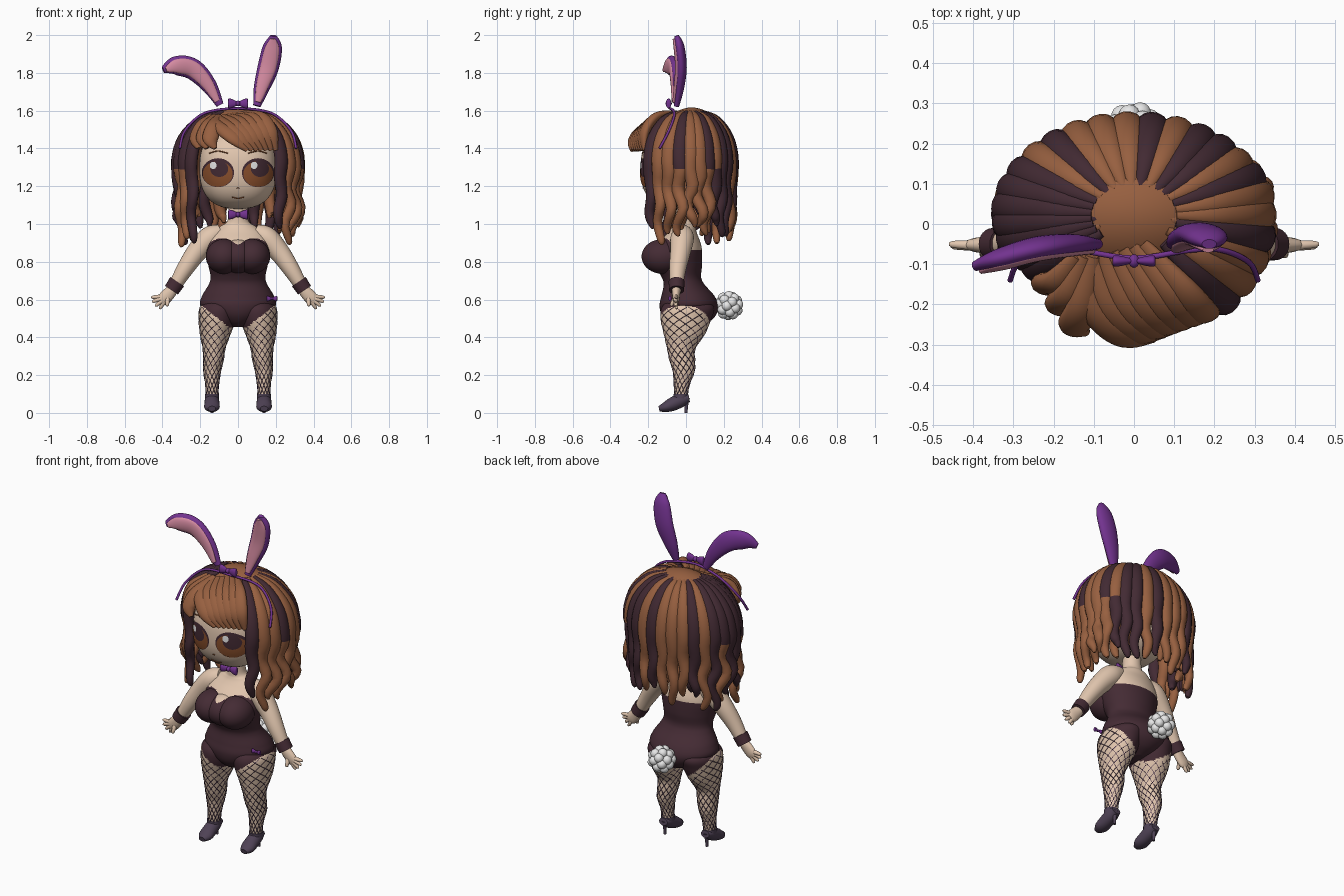
import bpy, bmesh, math, random
from mathutils import Vector, Matrix

if "Cube" in bpy.data.objects:
    bpy.data.objects.remove(bpy.data.objects["Cube"])
random.seed(4)
X, Y, Z = Vector((1, 0, 0)), Vector((0, 1, 0)), Vector((0, 0, 1))

def material(name, red, green, blue):
    m = bpy.data.materials.new(name)
    m.use_nodes = True
    m.diffuse_color = [(c / 255) ** 2.2 for c in (red, green, blue)] + [1]
    m.node_tree.nodes["Principled BSDF"].inputs["Base Color"].default_value = m.diffuse_color
    return m

skin, brown = material("skin", 226, 198, 174), material("brown hair", 150, 96, 66)
dark, cloth = material("dark hair", 68, 46, 54), material("suit cloth", 70, 47, 55)
purple, pink = material("purple", 114, 54, 142), material("ear pink", 212, 138, 160)
white, leather = material("tail white", 232, 232, 232), material("shoe leather", 80, 68, 86)
iris, thread = material("eye brown", 136, 80, 48), material("net thread", 50, 32, 62)

def smooth(rows, n):
    """Catmull-Rom resampling of rows of any width."""
    result, last = [], len(rows) - 1
    for i in range(last):
        near = rows[max(i - 1, 0)], rows[i], rows[i + 1], rows[min(i + 2, last)]
        for t in [k / n for k in range(n)]:
            result.append([0.5 * (2 * q + (r - p) * t + (2 * p - 5 * q + 4 * r - s) * t * t
                                  + (3 * q - p - 3 * r + s) * t ** 3) for p, q, r, s in zip(*near)])
    return result + [list(rows[last])]

def sweep(bm, rows, out=Y, sides=14, upright=False):
    """Skin rows of (x, y, z, half width, half depth) with elliptical rings."""
    mids, rings = [Vector(r[:3]) for r in rows], []
    for i, r in enumerate(rows):
        side, deep = X, Y
        if not upright:
            t = (mids[min(i + 1, len(rows) - 1)] - mids[max(i - 1, 0)]).normalized()
            side = t.cross(out).normalized()
            deep = side.cross(t)
        turns = [math.tau * k / sides for k in range(sides)]
        rings.append([bm.verts.new(mids[i] + side * r[3] * math.cos(a) + deep * r[4] * math.sin(a))
                      for a in turns])
    for a, b in zip(rings, rings[1:]):
        for k in range(sides):
            bm.faces.new((a[k], a[k - 1], b[k - 1], b[k]))
    bm.faces.new(rings[0])
    bm.faces.new(rings[-1])

def finish(bm, name, *mats, rule=None):
    bmesh.ops.recalc_face_normals(bm, faces=bm.faces)
    for f in bm.faces:
        f.smooth = True
        f.material_index = int(rule(f.calc_center_median())) if rule else 0
    me = bpy.data.meshes.new(name)
    bm.to_mesh(me)
    bm.free()
    me.set_sharp_from_angle(angle=math.radians(55))
    for m in mats:
        me.materials.append(m)
    bpy.context.collection.objects.link(bpy.data.objects.new(name, me))

def tube(name, rows, *mats, out=Y, n=5, sides=14, upright=False, rule=None):
    bm = bmesh.new()
    sweep(bm, smooth(rows, n), out, sides, upright)
    finish(bm, name, *mats, rule=rule)

def add_ball(bm, loc, radii, u=32, v=20):
    bmesh.ops.create_uvsphere(bm, u_segments=u, v_segments=v, radius=1,
                              matrix=Matrix.Translation(loc) @ Matrix.Diagonal((*radii, 1)))

def bow(name, loc, s):
    bm, (x, y, z) = bmesh.new(), loc
    for d in (s, -s):
        sweep(bm, smooth([(x + d * k, y, z, h * s, h * s * .55)
                          for k, h in ((0, .15), (.5, .4), (.9, .5), (1, .35))], 4))
    add_ball(bm, loc, (.25 * s, .32 * s, .28 * s), 16, 10)
    finish(bm, name, purple)

# Torso, with the suit edge chosen by height
def below_neckline(p):
    x = abs(p.x)
    return p.z < (.925 - .035 * max(0, 1 - x / .06) - .4 * max(0, x - .1) if p.y < -.02 else .865)

def leg_edge(x, y):
    return .455 + .8 * max(0, abs(x) - .05) - .35 * max(0, y)

torso = [(.455, 0, .03, .06), (.48, .01, .09, .11), (.52, .015, .15, .145), (.57, .015, .2, .155),
         (.62, .01, .19, .14), (.68, -.01, .155, .108), (.72, -.025, .145, .105), (.78, -.04, .157, .125),
         (.84, -.045, .17, .13), (.88, -.04, .166, .122), (.92, -.03, .155, .1), (.96, -.018, .13, .073),
         (.99, -.01, .09, .06), (1.02, -.015, .055, .05), (1.12, -.02, .05, .048)]
tube("torso", [(0, y, z, w, d) for z, y, w, d in torso], skin, cloth,
     upright=True, sides=96, n=9, rule=below_neckline)
bm = bmesh.new()
for x, r in ((-.075, 1), (0, .97), (.075, 1)):
    add_ball(bm, (x, -.122, .828), (.095, .113 * r, .092 * r), 64, 64)
finish(bm, "bust", skin, cloth, rule=below_neckline)
bow("neck_bow", (0, -.085, 1.05), .052)
bow("hip_bow", (.18, -.085, .605), .028)

leg = [(.08, .137, -.028, .033, .034), (.15, .137, -.022, .036, .042), (.22, .137, -.012, .047, .058),
       (.28, .13, -.02, .054, .068), (.34, .127, -.025, .06, .075), (.42, .12, -.008, .082, .11),
       (.5, .108, 0, .1, .135), (.56, .102, .01, .1, .138), (.61, .095, .01, .06, .085)]
arm = [(.09, -.015, .955, .045), (.15, -.02, .925, .062), (.22, -.03, .85, .054),
       (.285, -.045, .755, .044), (.345, -.05, .655, .032)]
fingers = [(.46, -.05, .612), (.455, -.055, .588), (.438, -.055, .565), (.415, -.05, .55), (.375, -.08, .565)]
shoe = [(.017, .078, .027, .02), (-.02, .07, .037, .036), (-.07, .047, .04, .036), (-.11, .03, .04, .027),
        (-.143, .022, .02, .014)]

for s, label in ((1, "left"), (-1, "right")):
    # Legs and the net stocking wound around them
    rows = [(s * x, y, z, w, d) for z, x, y, w, d in leg]
    tube(label + "_leg", rows, skin, cloth, upright=True, sides=80, n=10,
         rule=lambda p: p.z > leg_edge(p.x, p.y))
    bm, count = bmesh.new(), 12
    for j in range(count * 2):
        strand, way = [], 1 if j < count else -1
        for x, y, z, w, d in smooth(rows, 5):
            a = math.tau * (j / count + way * 1.8 * (z - .1))
            x, y = x + w * math.cos(a), y + d * math.sin(a)
            if z > leg_edge(x, y):
                break
            strand.append((x, y, z, .0016, .0016))
        if len(strand) > 2:
            sweep(bm, strand, Z, 4)
    finish(bm, label + "_stocking_net", thread)
    # Heeled shoe
    x = s * .138
    tube(label + "_shoe", [(x, *r) for r in shoe], leather, out=Z, sides=24)
    tube(label + "_heel", [(x, .003, .08, .02, .018), (x, .002, .04, .01, .01), (x, 0, 0, .008, .008)], leather)
    tube(label + "_ankle_strap", [(x, -.028, z, .038, .04) for z in (.075, .1)], leather, upright=True)
    # Arm, cuff and hand
    tube(label + "_arm", [(s * x, y, z, r, r) for x, y, z, r in arm], skin, sides=24)
    tube(label + "_cuff", [(s * .322, -.05, .695, .044, .042), (s * .352, -.05, .65, .041, .04)], cloth, sides=24)
    bm = bmesh.new()
    sweep(bm, smooth([(s * .34, -.05, .66, .028, .026), (s * .365, -.052, .632, .034, .022),
                      (s * .395, -.052, .6, .034, .017), (s * .41, -.052, .585, .022, .01)], 4))
    for x, y, z in fingers:
        tip, root = Vector((s * x, y, z)), Vector((s * .372, -.054, .617))
        sweep(bm, [(*root.lerp(tip, t), r, r) for t, r in ((0, .014), (.5, .012), (.9, .009), (1, .004))], sides=10)
    finish(bm, label + "_hand", skin)

# Tail of clustered puffs
bm, puffs, seat = bmesh.new(), 26, Vector((0, .227, .568))
for i in range(puffs):
    h, a = 1 - 2 * (i + .5) / puffs, i * 2.4
    r = math.sqrt(1 - h * h)
    add_ball(bm, seat + .052 * Vector((r * math.cos(a), r * math.sin(a), h)), (.027,) * 3, 14, 9)
finish(bm, "tail", white)

# Head and the features laid on its surface
HEAD, SIZE, POWER = Vector((0, -.045, 1.295)), Vector((.205, .195, .215)), 2.5
bm = bmesh.new()
add_ball(bm, (0, 0, 0), (1, 1, 1), 48, 32)
for v in bm.verts:
    v.co /= sum(abs(c) ** POWER for c in v.co) ** (1 / POWER)
    v.co = HEAD + v.co * SIZE
finish(bm, "head", skin)

def on_face(x, z, lift):
    u, w = x / SIZE.x, (z - HEAD.z) / SIZE.z
    v = max(.01, 1 - abs(u) ** POWER - abs(w) ** POWER) ** (1 / POWER)
    slope = [math.copysign(abs(c) ** (POWER - 1), c) / k for c, k in zip((u, -v, w), SIZE)]
    return Vector((x, HEAD.y - v * SIZE.y, z)) + lift * Vector(slope).normalized()

def disc(name, x, z, w, h, lift, mat):
    bm, steps, sides = bmesh.new(), 5, 32
    grid = [[bm.verts.new(on_face(x + w * k / steps * math.cos(math.tau * j / sides),
                                  z + h * k / steps * math.sin(math.tau * j / sides), lift))
             for j in range(sides)] for k in range(1, steps + 1)]
    bm.faces.new(grid[0])
    for a, b in zip(grid, grid[1:]):
        for j in range(sides):
            bm.faces.new((a[j - 1], a[j], b[j], b[j - 1]))
    finish(bm, name, mat)

def stroke(name, points, r):
    tube(name, [(*on_face(x, z, .001), r, r) for x, z in points], iris, sides=8)

for x, label in ((.105, "left"), (-.105, "right")):
    for part, across, up, w, h, lift, mat in (
            ("rim", 0, 1.272, .084, .076, .003, dark), ("iris", 0, 1.265, .077, .067, .005, iris),
            ("pupil", .008, 1.292, .046, .042, .007, dark), ("glint", -.022, 1.31, .017, .019, .009, white)):
        disc(f"{label}_eye_{part}", x + across, up, w, h, lift, mat)
    stroke(label + "_brow", [(x * .5, 1.374), (x, 1.386), (x * 1.45, 1.374)], .003)
stroke("mouth", [(-.032, 1.143), (0, 1.136), (.032, 1.143)], .003)
stroke("nose", [(-.006, 1.192), (0, 1.19), (.006, 1.192)], .003)

# Hair cap, open at the face and neck
bm = bmesh.new()
add_ball(bm, (0, .03, 1.32), (.3, .21, .297), 48, 32)
gone = [v for v in bm.verts if v.co.z < 1.16 or (v.co.y < -.05 and v.co.z < 1.45)]
bmesh.ops.delete(bm, geom=gone, context="VERTS")
finish(bm, "hair_cap", brown)

def lock(name, degrees, tone, end, scale=1.0):
    """One hanging lock; tones M and W change colour part of the way down."""
    c, s = math.cos(math.radians(degrees)), math.sin(math.radians(degrees))
    curl, phase = .01 + .012 * abs(c) ** 4, random.random() * 6
    drop = [(.32, 1.592, .012, .01), (.62, 1.55, .03, .024), (.89, 1.455, .04, .03), (1, 1.33, .04, .031),
            (.96, 1.18, .034, .028), (.99, 1.06, .028, .025), (.95, end + .03, .021, .019), (.93, end, .008, .008)]
    rows, deep = [], .23 if s > 0 else .3 if c > 0 else .2
    for k, z, w, d in smooth(drop, 4):
        wave = curl * min(1, max(0, (1.35 - z) * 4)) * math.sin(phase + z * 28)
        k = k * scale + 2 * wave
        rows.append((.325 * c * k - s * wave, .02 + deep * s * k + c * wave, z, w, d))
    mats = {"D": (dark,), "B": (brown,), "M": (brown, dark), "W": (dark, brown)}[tone]
    tube(name, rows, *mats, out=Vector((c, s, 1)), n=1, rule=lambda p: len(mats) > 1 and p.z > 1.28)

# Outer locks run from the right temple round the back to the left temple
tones = "DMMDDMDBDBBBDBDDWMBBMBBD"
for i, tone in enumerate(tones):
    lock(f"hair_lock_{i + 1}", 220 - 265 * i / (len(tones) - 1), tone, random.uniform(.87, 1))
for i in range(13):
    lock(f"inner_lock_{i + 1}", 205 - 230 * i / 12, "BDB"[i % 3], random.uniform(.95, 1.04), .86)

# Fringe swept from the right of the crown to the left, with a few strands falling back
sizes = [(.02, .012), (.036, .024), (.042, .025), (.012, .01)]
strands = [[(-.13 + .15 * u, -.09 + .04 * u, 1.56 + .025 * u), (-.1 + .22 * u, -.21 + .05 * u, 1.515 + .05 * u),
            (-.02 + .19 * u, -.275 + .055 * u, 1.455 + .03 * u), (.05 + .15 * u, -.285 + .065 * u, 1.39)]
           for u in (0, .17, .34, .5, .67, .84, 1)]
strands += [[(-.1 - .02 * v, -.08, 1.57), (-.13 - .03 * v, -.2 + .03 * v, 1.52),
             (-.145 - .035 * v, -.25 + .05 * v, 1.45), (-.12 - .045 * v, -.27 + .05 * v, 1.4)] for v in (0, 1, 2)]
for i, path in enumerate(strands):
    tube(f"fringe_{i + 1}", [(*p, *w) for p, w in zip(path, sizes)], brown, out=Vector((0, -1, 1)), n=7)

# Headband, its bow and the two ears
half = [(.308, -.14, 1.4), (.286, -.095, 1.485), (.218, -.065, 1.562), (.14, -.065, 1.598)]
band = half + [(0, -.085, 1.612)] + [(-x, y, z) for x, y, z in reversed(half)]
tube("headband", [(*p, .007, .007) for p in band], purple, sides=10)
bow("headband_bow", (0, -.092, 1.638), .053)
ears = {"left": [(.1, -.05, 1.625), (.125, -.035, 1.72), (.16, -.025, 1.83), (.183, -.035, 1.94), (.187, -.05, 1.997)],
        "right": [(-.095, -.05, 1.63), (-.155, -.05, 1.735), (-.24, -.06, 1.82), (-.33, -.085, 1.838),
                  (-.396, -.105, 1.816)]}
widths = [(.02, .014), (.042, .025), (.056, .029), (.05, .026), (.018, .012)]
for label, path in ears.items():
    tube(label + "_ear", [(*p, *w) for p, w in zip(path, widths)], purple, n=8, sides=24)
    mid = Vector(path[2])
    tube(label + "_ear_lining", [(*(mid.lerp(Vector(p), .9) - .017 * Y), .76 * w, .55 * d)
                                 for p, (w, d) in zip(path, widths)], pink, n=8, sides=24)
